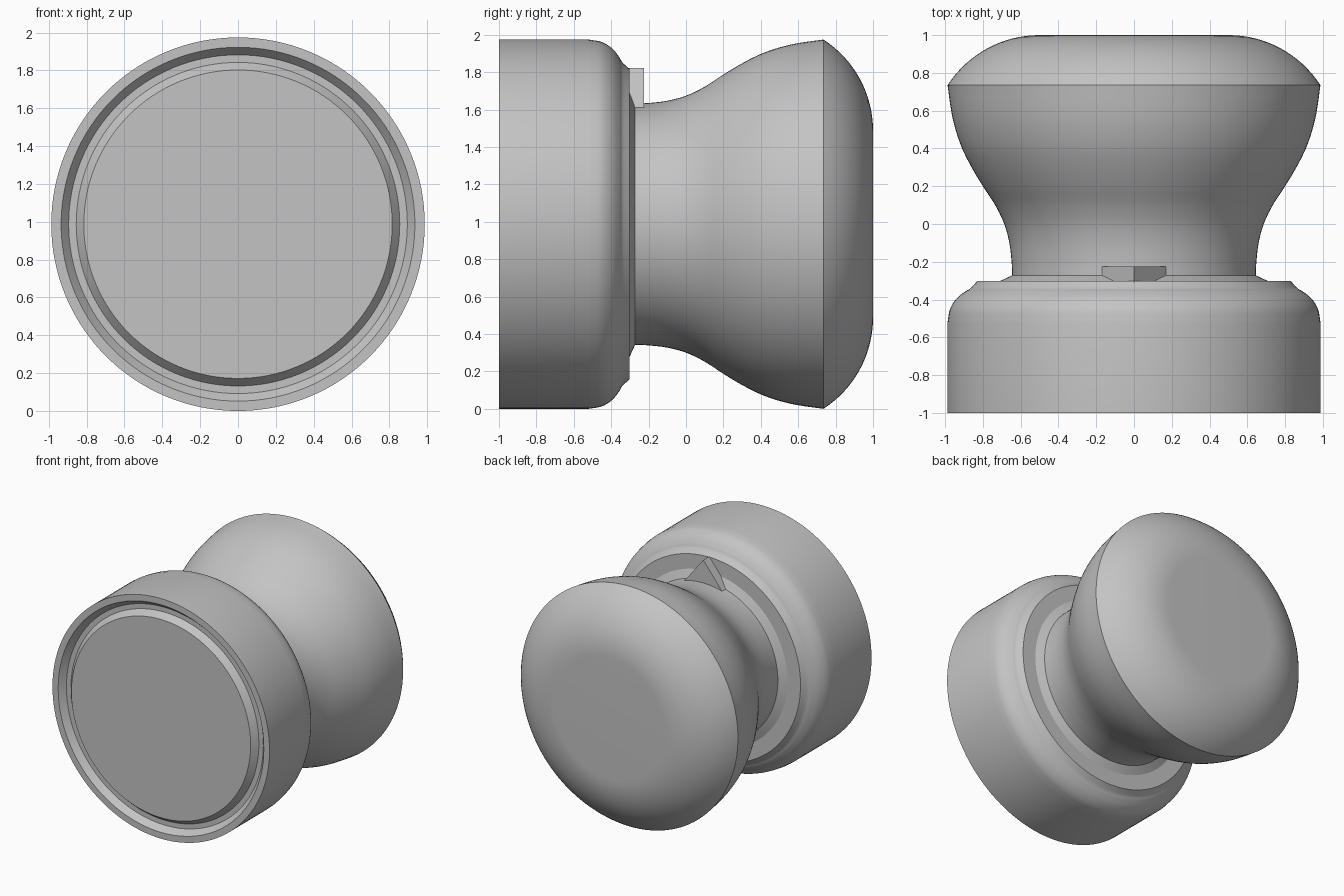
import bpy, bmesh, math
from mathutils import Vector

if "Cube" in bpy.data.objects:
    bpy.data.objects.remove(bpy.data.objects["Cube"], do_unlink=True)

R = 0.987          # largest radius, also the height of the axis
SEGMENTS = 128

grey = bpy.data.materials.new("plain_grey")
grey.use_nodes = True
grey.diffuse_color = (0.55, 0.55, 0.55, 1)
grey.node_tree.nodes["Principled BSDF"].inputs["Base Color"].default_value = grey.diffuse_color


def add_object(name, bm):
    bmesh.ops.recalc_face_normals(bm, faces=bm.faces)
    mesh = bpy.data.meshes.new(name)
    bm.to_mesh(mesh)
    bm.free()
    mesh.materials.append(grey)
    obj = bpy.data.objects.new(name, mesh)
    bpy.context.collection.objects.link(obj)
    return obj


def smooth_curve(points, steps=5):
    """Catmull-Rom curve through (radius, y) points."""
    p = [Vector(q) for q in points]
    p = [2 * p[0] - p[1]] + p + [2 * p[-1] - p[-2]]
    out = []
    for a, b, c, d in zip(p, p[1:], p[2:], p[3:]):
        for i in range(steps):
            t = i / steps
            out.append(0.5 * (2 * b + (c - a) * t + (2 * a - 5 * b + 4 * c - d) * t ** 2
                              + (3 * b - a - 3 * c + d) * t ** 3))
    return out + [p[-2]]


def lathe(name, pieces):
    """Spin joined profile pieces about the y axis; joints become sharp edges."""
    profile, sharp = [], set()
    for piece in pieces:
        profile += piece if not profile else piece[1:]
        sharp.add(len(profile) - 1)
    sharp.discard(len(profile) - 1)
    sharp.add(0)
    bm = bmesh.new()
    rings = []
    for r, y in profile:
        angles = [math.tau * i / SEGMENTS for i in range(SEGMENTS)]
        rings.append([bm.verts.new((r * math.sin(a), y, R + r * math.cos(a))) for a in angles])
    for lower, upper in zip(rings, rings[1:]):
        for i in range(SEGMENTS):
            j = (i + 1) % SEGMENTS
            bm.faces.new((lower[i], lower[j], upper[j], upper[i]))
    bm.faces.new(rings[0])
    bm.faces.new(rings[-1])
    for f in bm.faces:
        f.smooth = True
    for k in sharp:
        for i in range(SEGMENTS):
            bm.edges.get((rings[k][i], rings[k][(i + 1) % SEGMENTS])).smooth = False
    return add_object(name, bm)


# Front disc, groove, rim and straight collar wall
corners = [(0.815, -1), (0.855, -0.95), (0.895, -0.95), (0.935, -1), (R, -1), (R, -0.52)]
straight = [[a, b] for a, b in zip(corners, corners[1:])]

# Collar shoulder, continuing the wall smoothly
shoulder = smooth_curve([(R, -0.52), (0.974, -0.45), (0.94, -0.395),
                         (0.895, -0.358), (0.865, -0.34), (0.83, -0.302)])
straight[-1] += shoulder[1:]

# Flat step and chamfer down to the neck
step = [[(0.83, -0.302), (0.71, -0.302)], [(0.71, -0.302), (0.645, -0.272)]]

# Flaring neck
neck = smooth_curve([(0.645, -0.272), (0.648, -0.2), (0.66, -0.1), (0.687, 0), (0.735, 0.1),
                     (0.8, 0.2), (0.86, 0.3), (0.91, 0.4), (0.945, 0.5), (0.968, 0.6), (R, 0.735)])

# Domed grip end: an arc meeting the flat back
flat, rise = 0.5, 0.265
arc_r = ((R - flat) ** 2 + rise ** 2) / (2 * rise)
sweep = math.asin((R - flat) / arc_r)
dome = []
for i in range(17):
    t = sweep * (1 - i / 16)
    dome.append((flat + arc_r * math.sin(t), 1 - arc_r * (1 - math.cos(t))))

lathe("knob_body", straight + step + [neck, dome])

# Triangular pointer on top of the neck
bm = bmesh.new()
ends = [[bm.verts.new((x, y, z)) for x, z in ((-0.17, 1.61), (0.17, 1.61), (0, 1.822))]
        for y in (-0.31, -0.225)]
for end in ends:
    bm.faces.new(end)
for i in range(3):
    j = (i + 1) % 3
    bm.faces.new((ends[0][i], ends[0][j], ends[1][j], ends[1][i]))
add_object("pointer_mark", bm)
